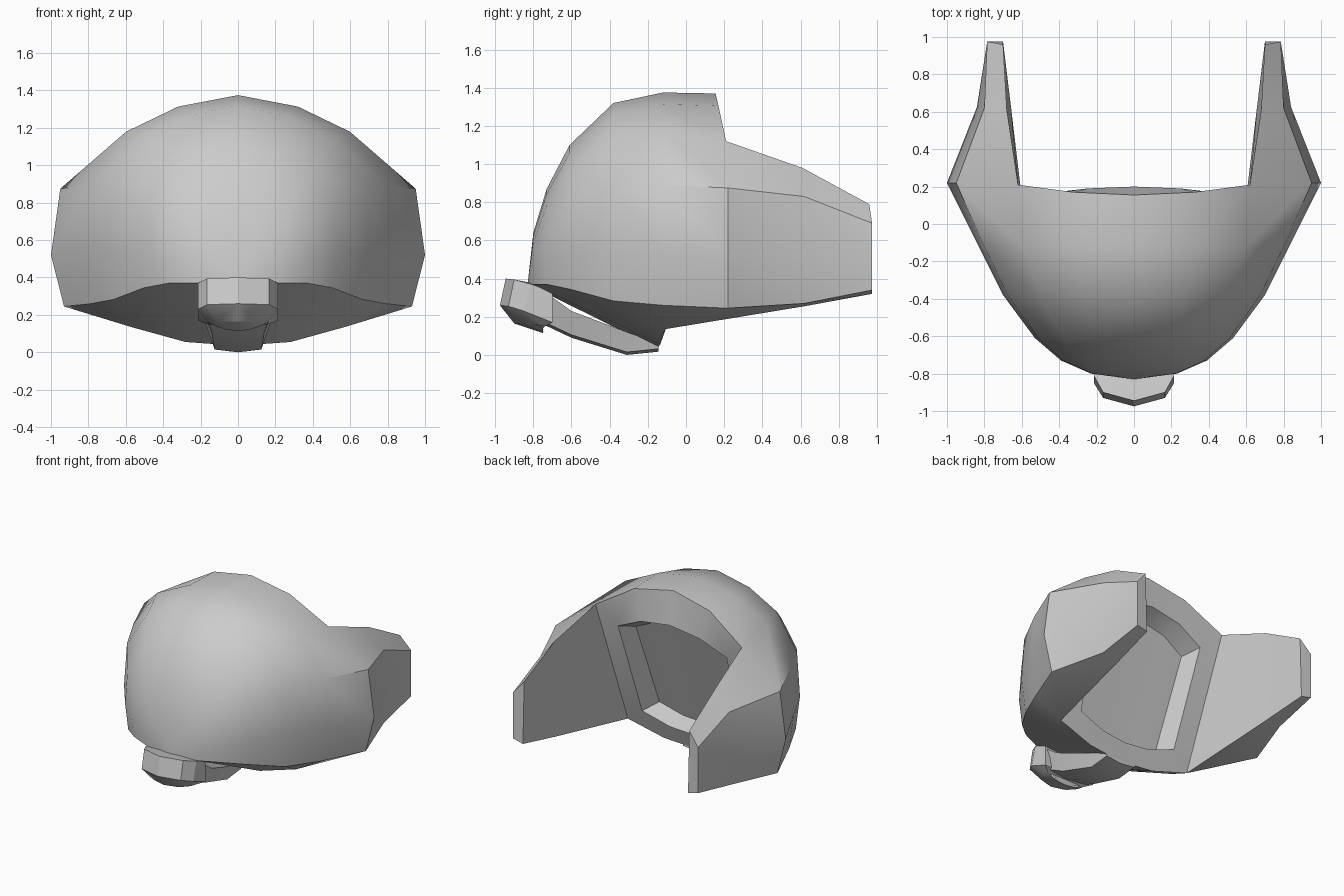
import bpy, bmesh

if "Cube" in bpy.data.objects:
    bpy.data.objects.remove(bpy.data.objects["Cube"])


def build(name, strips, angle=0.6):
    """Skin strips between paired half outlines (x >= 0), mirrored across x = 0."""
    bm = bmesh.new()
    for a, b in strips:
        for s in (1, -1):
            for i in range(len(a) - 1):
                quad = []
                for p in (a[i], a[i + 1], b[i + 1], b[i]):
                    q = (round(s * p[0], 5) + 0.0, p[1], p[2])
                    if q not in quad:
                        quad.append(q)
                if len(quad) > 2:
                    bm.faces.new([bm.verts.new(q) for q in quad])
    bmesh.ops.remove_doubles(bm, verts=bm.verts, dist=1e-4)
    bmesh.ops.recalc_face_normals(bm, faces=bm.faces)
    me = bpy.data.meshes.new(name)
    bm.to_mesh(me)
    bm.free()
    ob = bpy.data.objects.new(name, me)
    bpy.context.collection.objects.link(ob)
    bpy.ops.object.select_all(action='DESELECT')
    ob.select_set(True)
    bpy.context.view_layer.objects.active = ob
    bpy.ops.object.shade_smooth_by_angle(angle=angle)
    return ob


def loft(rows):
    return list(zip(rows, rows[1:]))


# dome cross-sections: one rounded profile scaled along y (y, half width, top, bottom)
profile = [(0, 1), (.386, .945), (.72, .825), (.965, .565), (1, .25), (.95, 0)]
stations = [(-.83, 0, .37, .37), (-.80, .23, .64, .37), (-.73, .39, .87, .37),
            (-.61, .53, 1.1, .345), (-.38, .70, 1.32, .283), (-.12, .83, 1.375, .26)]
dome = [[(u * w, y, b + v * (h - b)) for u, v in profile] for y, w, h, b in stations]
dome.append([(0, .155, 1.37), (.32, .17, 1.305), (.62, .21, 1.12),
             (.95, .22, .875), (1, .22, .52), (.93, .22, .245)])

# side wings sweeping back: crest, shoulder, widest, outer bottom, inner bottom
rim_low = (.57, -.11, .135)
wing = [dome[-1][2:] + [rim_low],
        [(.68, .61, .98), (.80, .62, .83), (.84, .625, .52), (.80, .62, .27), (.657, .62, .255)],
        [(.70, .96, .79), (.785, .975, .69), (.785, .975, .52), (.785, .975, .34), (.70, .975, .32)]]
wing_skin = [(a[:], b[:]) for a, b in loft(wing)]
wing_inner = [([r[0] for r in wing], [r[-1] for r in wing])]
tip = wing[-1]
wing_tip = [([tip[0], tip[4]], [tip[1], tip[3]]), ([tip[1], tip[2]], [tip[3], tip[3]])]

# rear rim, opening and recessed panel
rim = [(0, .155, 1.37), (.32, .17, 1.305), (.62, .21, 1.12),
       rim_low, (.28, -.135, .055), (0, -.15, .035)]
opening = [(0, .2, 1.12), (.25, .19, 1.08), (.46, .165, .98),
           (.42, -.07, .25), (.2, -.09, .18), (0, -.1, .165)]
panel = [(x * .87, y - .13, .6 + (z - .6) * .9) for x, y, z in opening]
back = loft([rim, opening, panel]) + [(panel[:3], panel[:2:-1])]

# underside from the outer lower edge to the bottom of the rim
low = [r[-1] for r in dome]
inner = [rim[5], rim[5], rim[4], rim[4], rim[3], rim[3], rim[3]]
build("pod_shell", loft(dome) + wing_skin + wing_inner + wing_tip + back + [(low, inner)])

# chin block: stacked half outlines from top to narrowed base
chin = [
    [(0, -.72, .36)] * 4,
    [(0, -.945, .40), (.165, -.90, .395), (.215, -.81, .37), (.215, -.70, .33)],
    [(0, -.975, .26), (.165, -.93, .255), (.215, -.85, .23), (.215, -.70, .17)],
    [(0, -.90, .165), (.11, -.87, .165), (.16, -.80, .16), (.16, -.74, .15)],
    [(0, -.75, .115), (.06, -.75, .12), (.12, -.75, .14), (.12, -.74, .15)],
]
chin_back = [([(0, -.70, .33), (.215, -.70, .33)], [(0, -.70, .17), (.215, -.70, .17)]),
             ([(0, -.72, .36), (.215, -.70, .33)], [(0, -.70, .33)] * 2),
             ([(0, -.70, .17), (.215, -.70, .17)], [(0, -.74, .15), (.16, -.74, .15)]),
             ([(0, -.74, .15), (.12, -.74, .15)], [(0, -.75, .115), (.06, -.75, .12)])]
build("chin_block", loft(chin) + chin_back, 0.45)

# tongue running back under the shell (y, half width top, half width base, top, base)
tongue = [(-.78, .2, .17, .36, .18), (-.60, .2, .14, .23, .095),
          (-.31, .14, .125, .12, .005), (-.145, .135, .125, .06, .022)]
rings = [[(0, y, t), (wt, y, t), (wb, y, b + .01), (0, y, b - .005)]
         for y, wt, wb, t, b in tongue]
caps = [(r[:2], r[:1:-1]) for r in (rings[0], rings[-1])]
build("chin_tongue", loft(rings) + caps, 0.45)
